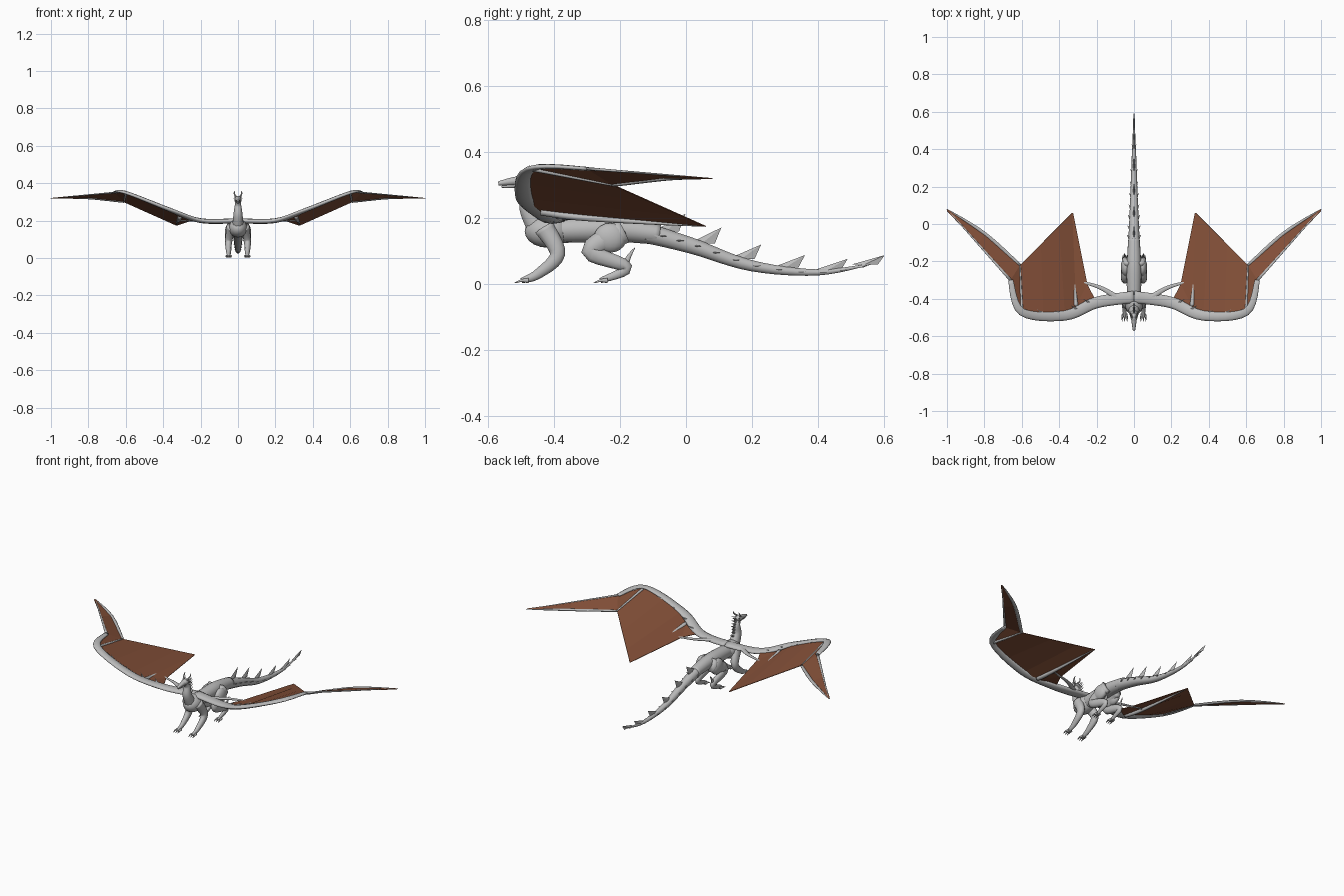
import bpy, bmesh, math
from mathutils import Vector

cube = bpy.data.objects.get("Cube")
if cube:
    bpy.data.objects.remove(cube, do_unlink=True)


def make_material(name, color):
    material = bpy.data.materials.new(name)
    material.use_nodes = True
    material.diffuse_color = color
    material.node_tree.nodes["Principled BSDF"].inputs["Base Color"].default_value = color
    return material


HIDE = make_material("grey hide", (.5, .5, .5, 1))
LEATHER = make_material("brown wing leather", (.23, .08, .04, 1))
RIGHT, BACK, UP = Vector((1, 0, 0)), Vector((0, 1, 0)), Vector((0, 0, 1))


def finish(name, bm, material=HIDE, mirror=True, smooth=False):
    bmesh.ops.recalc_face_normals(bm, faces=bm.faces)
    mesh = bpy.data.meshes.new(name)
    bm.to_mesh(mesh)
    bm.free()
    mesh.materials.append(material)
    for polygon in mesh.polygons:
        polygon.use_smooth = smooth
    part = bpy.data.objects.new(name, mesh)
    bpy.context.collection.objects.link(part)
    if mirror:
        part.modifiers.new("Mirror", "MIRROR").use_mirror_merge = False
    return part


def smooth_path(points, steps=6):
    """Catmull-Rom curve through the given points."""
    points = [Vector(point) for point in points]
    padded = [points[0]] + points + [points[-1]]
    path = []
    for before, start, end, after in zip(padded, padded[1:], padded[2:], padded[3:]):
        for step in range(steps):
            t = step / steps
            leave, arrive = (end - before) / 2, (after - start) / 2
            ease = t * t * (3 - 2 * t)
            path.append(start.lerp(end, ease) + leave * t * (1 - t) ** 2
                        - arrive * t * t * (1 - t))
    return path + [points[-1]]


def add_tube(bm, points, first, last, bulge=0, flat=1, axis=RIGHT, sides=10):
    """Loft ellipses; flat scales the radius along axis. Returns centres and radii."""
    path = smooth_path(points)
    end = len(path) - 1
    rings, stations = [], []
    for i, centre in enumerate(path):
        t = i / end
        radius = first + (last - first) * t + bulge * math.sin(math.pi * t)
        along = (path[min(i + 1, end)] - path[max(i - 1, 0)]).normalized()
        thick = (axis - along * axis.dot(along)).normalized()
        wide = along.cross(thick)
        angles = [math.tau * k / sides for k in range(sides)]
        rings.append([bm.verts.new(centre + radius * (
            thick * flat * math.cos(a) + wide * math.sin(a))) for a in angles])
        stations.append((centre, radius))
    for low, high in zip(rings, rings[1:]):
        for k in range(sides):
            bm.faces.new((low[k - 1], low[k], high[k], high[k - 1]))
    bm.faces.new(rings[0])
    bm.faces.new(rings[-1])
    return stations


def tube(name, points, first, last, mirror=True, **shape):
    bm = bmesh.new()
    stations = add_tube(bm, points, first, last, **shape)
    finish(name, bm, mirror=mirror, smooth=True)
    return stations


def add_spike(bm, base, tip, along, across):
    """Thin pyramid on a diamond base."""
    ring = [bm.verts.new(base + offset) for offset in (along, across, -along, -across)]
    point = bm.verts.new(tip)
    bm.faces.new(ring)
    for k in range(len(ring)):
        bm.faces.new((ring[k - 1], ring[k], point))


def ellipsoid(name, centre, radii, mirror=False):
    bm = bmesh.new()
    bmesh.ops.create_uvsphere(bm, u_segments=16, v_segments=10, radius=1)
    bmesh.ops.scale(bm, vec=radii, verts=bm.verts)
    bmesh.ops.translate(bm, vec=centre, verts=bm.verts)
    finish(name, bm, mirror=mirror, smooth=True)


# Torso, neck and tail
ellipsoid("chest", (0, -.42, .16), (.05, .07, .05))
tube("torso", [(0, -.44, .16), (0, -.3, .165), (0, -.2, .165), (0, -.08, .15)],
     .035, .03, mirror=False, bulge=.007, sides=16)
neck = tube("neck", [(0, -.45, .17), (0, -.48, .23), (0, -.48, .28), (0, -.5, .31)],
            .035, .012, mirror=False, flat=.9)
tail = tube("tail", [(0, -.12, .155), (0, .02, .115), (0, .2, .055),
                     (0, .4, .035), (0, .56, .06)], .033, .002, mirror=False)

# Head with lower jaw
ellipsoid("cranium", (0, -.5, .315), (.018, .024, .016))
tube("muzzle", [(0, -.5, .315), (0, -.54, .31), (0, -.57, .305)], .016, .006,
     mirror=False)
tube("jaw", [(0, -.5, .3), (0, -.56, .295)], .009, .003, mirror=False)

# Horns and cheek spines
bm = bmesh.new()
add_tube(bm, [(.009, -.5, .325), (.02, -.48, .345), (.016, -.475, .36)], .006, .001)
for row in range(3):
    base = Vector((.013, -.49, .32)) - UP * .01 * row
    add_spike(bm, base, base + (RIGHT + BACK * 3 + UP) * .01, BACK * .007, UP * .005)
finish("horns", bm)

# Crest fins leaning back along the tail
bm = bmesh.new()
for centre, radius in tail[3::4]:
    root = centre + UP * radius * .7
    height = radius + .025
    add_spike(bm, root, root + BACK * .06 + UP * height, BACK * .04, RIGHT * .006)
finish("tail_fins", bm, mirror=False)

# Small scutes down both sides of the tail
bm = bmesh.new()
for centre, radius in tail[2:-1:2]:
    root = centre + RIGHT * radius * .7
    add_spike(bm, root, root + RIGHT * radius * .6 + BACK * .03, BACK * .015, UP * .004)
finish("tail_scutes", bm)

# Mane of spines behind the neck
bm = bmesh.new()
for centre, radius in neck[5::2]:
    root = centre + BACK * radius * .7
    add_spike(bm, root, root + BACK * .04 + UP * .02, UP * .01, RIGHT * .006)
finish("neck_spines", bm, mirror=False)

# Legs
tube("front_leg", [(.035, -.43, .17), (.05, -.39, .09), (.05, -.45, .03),
                   (.05, -.5, .01)], .032, .008, flat=.8)
tube("hind_leg", [(.035, -.19, .16), (.05, -.29, .1), (.05, -.18, .05),
                  (.05, -.26, .01)], .04, .008, flat=.7)
ellipsoid("thigh", (.045, -.23, .14), (.025, .05, .045), mirror=True)
tube("heel_spur", [(.05, -.19, .04), (.05, -.175, .08), (.05, -.155, .11)],
     .014, .001, flat=.7)

# Toes fanned from each foot, ending in claws
bm = bmesh.new()
for heel in (-.48, -.24):
    for spread in (-1, 0, 1):
        root = Vector((.05, heel, .01)) + RIGHT * spread * .007
        middle = root - BACK * .02 + RIGHT * spread * .006
        claw = middle - BACK * .02 - UP * .007
        add_tube(bm, [root, middle, claw], .008, .001)
finish("toes", bm, smooth=True)

# Wing joints shared by bones and membranes
shoulder = Vector((0, -.39, .2))
spur = Vector((.18, -.34, .2))
elbow = Vector((.2, -.42, .2))
bend = Vector((.37, -.49, .26))
wrist = Vector((.6, -.47, .35))
knuckle = Vector((.66, -.3, .35))
corner = Vector((.61, -.22, .3))
tip_bend = Vector((.8, -.05, .32))
wing_tip = Vector((1, .08, .32))
finger_base = Vector((.31, -.44, .22))
finger_bend = Vector((.32, -.3, .2))
finger_tip = Vector((.33, .06, .175))

# Wing bones, flattened vertically
tube("wing_arm", [shoulder, elbow, bend, wrist, knuckle], .034, .014,
     bulge=.004, flat=.4, axis=UP)
tube("hand_edge", [knuckle, wing_tip], .008, .002, flat=.6, axis=UP)
tube("tip_finger", [corner, tip_bend, wing_tip], .008, .001, bulge=.005,
     flat=.6, axis=UP)
tube("trailing_finger", [finger_base, finger_bend, finger_tip], .012, .001,
     bulge=.003, axis=UP)
tube("inner_spur", [shoulder.lerp(elbow, .4), spur, finger_bend], .018, .004,
     flat=.5, axis=UP)
tube("wrist_brace", [wrist, corner], .008, .004, axis=UP)

# Ragged scales along the leading edge
bm = bmesh.new()
for k, root in enumerate(smooth_path([elbow, bend, wrist], 5)[:-1]):
    lean = BACK * (.03 if k % 2 else -.02)
    add_spike(bm, root, root + RIGHT * .05 + UP * .025 + lean, RIGHT * .012, BACK * .012)
finish("wing_scales", bm)


# Membranes stretched between a front line and a rear line
def membrane(name, front, rear):
    bm = bmesh.new()
    fore = [bm.verts.new(point) for point in front]
    aft = [bm.verts.new(point) for point in rear]
    for k in range(1, len(fore)):
        bm.faces.new((fore[k - 1], fore[k], aft[k], aft[k - 1]))
    sheet = finish(name, bm, LEATHER).modifiers.new("Thickness", "SOLIDIFY")
    sheet.thickness, sheet.offset = .003, 0


membrane("main_membrane", [finger_base, bend, bend.lerp(wrist, .5), wrist],
         [finger_tip, finger_tip.lerp(corner, .25), finger_tip.lerp(corner, .6), corner])
membrane("inner_membrane", [elbow, spur.lerp(finger_bend, .5), finger_tip - RIGHT * .004],
         [elbow.lerp(bend, .5), finger_base, finger_tip])
membrane("tip_membrane", [wrist, knuckle, knuckle.lerp(wing_tip, .5), wing_tip - BACK * .01],
         [wrist.lerp(corner, .6), corner, tip_bend, wing_tip])
